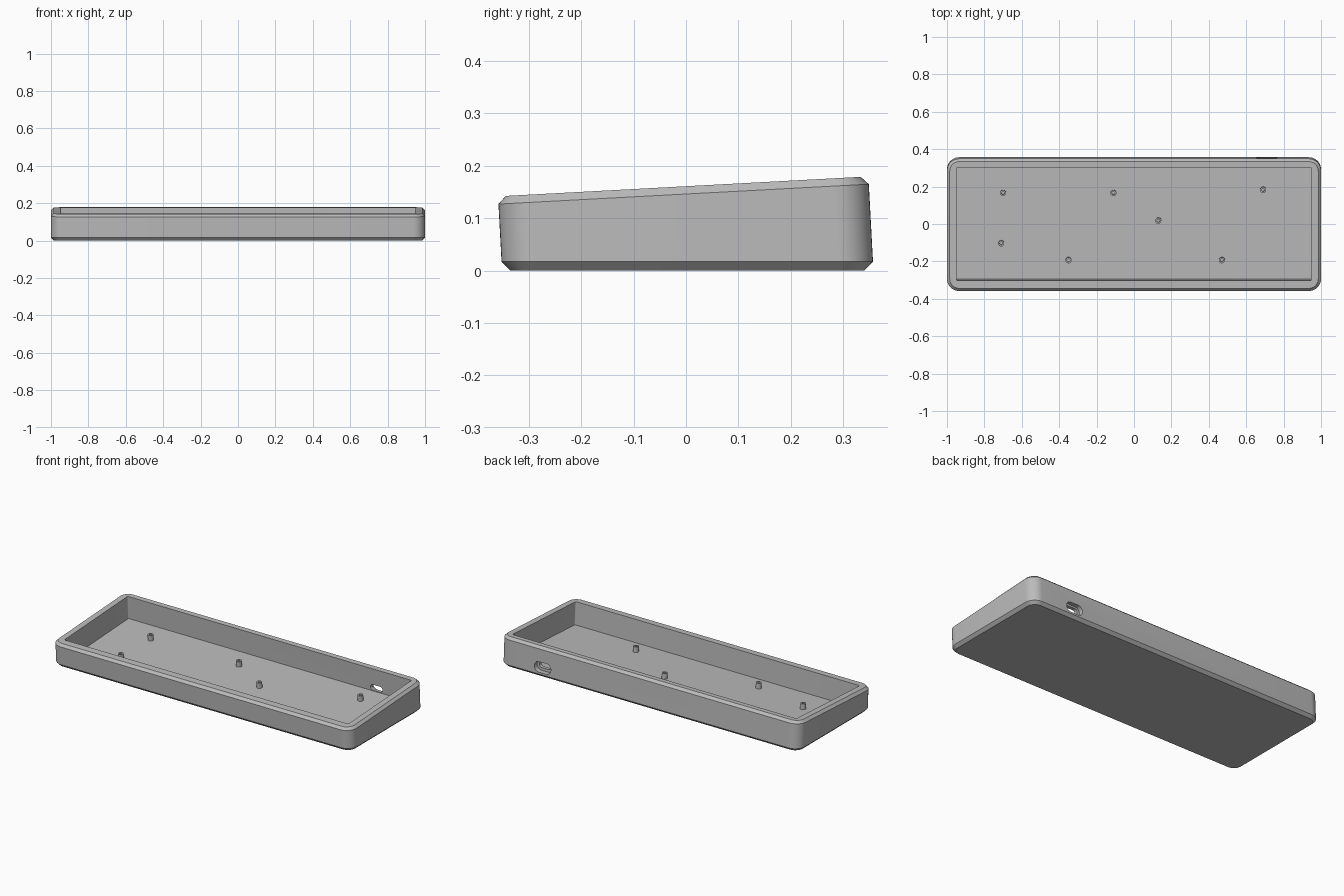
import bpy, bmesh, math
from mathutils import Vector

if "Cube" in bpy.data.objects:
    bpy.data.objects.remove(bpy.data.objects["Cube"])

TILT = math.radians(3.07)
C, S = math.cos(TILT), math.sin(TILT)
UP = Vector((0, -S, C))          # normal of the tilted top
BACK = Vector((0, C, S))         # tilted depth direction
RIM = Vector((0, -0.0045, 0.146))  # centre of the rim edge plane
CHAMFER, DEPTH = 0.0148, 0.137

grey = bpy.data.materials.new("case grey")
grey.diffuse_color = (0.5, 0.5, 0.5, 1)
grey.use_nodes = True
grey.node_tree.nodes["Principled BSDF"].inputs["Base Color"].default_value = grey.diffuse_color


def tilted(x, y, h):
    return RIM + Vector((x, 0, 0)) + BACK * y + UP * h


def rounded(hx, hy, r, n=10):
    pts = []
    for k, (sx, sy) in enumerate(((1, 1), (-1, 1), (-1, -1), (1, -1))):
        for i in range(n + 1):
            a = math.pi / 2 * (k + i / n)
            pts.append((sx * (hx - r) + r * math.cos(a), sy * (hy - r) + r * math.sin(a)))
    return pts


def loft(name, rings):
    """Skin closed rings in order, capping both ends."""
    bm = bmesh.new()
    rows = [[bm.verts.new(p) for p in ring] for ring in rings]
    for a, b in zip(rows, rows[1:]):
        for i in range(len(a)):
            j = (i + 1) % len(a)
            bm.faces.new((a[i], a[j], b[j], b[i]))
    bm.faces.new(rows[0][::-1])
    bm.faces.new(rows[-1])
    bmesh.ops.recalc_face_normals(bm, faces=bm.faces)
    me = bpy.data.meshes.new(name)
    bm.to_mesh(me)
    bm.free()
    ob = bpy.data.objects.new(name, me)
    bpy.context.collection.objects.link(ob)
    me.materials.append(grey)
    return ob


def smooth(ob):
    bpy.ops.object.select_all(action='DESELECT')
    ob.select_set(True)
    bpy.context.view_layer.objects.active = ob
    bpy.ops.object.shade_smooth_by_angle(angle=math.radians(25))


# Case shell: flat chamfered base, leaning walls, chamfered tilted rim, cavity
side = [tilted(x, y, 0) for x, y in rounded(1, 0.354, 0.065)]
low = [p + UP * ((0.017 - p.z) / UP.z) for p in side]
mid_y = (max(p.y for p in low) + min(p.y for p in low)) / 2
half_y = (max(p.y for p in low) - min(p.y for p in low)) / 2
base = [Vector((x, y + mid_y, 0)) for x, y in rounded(0.983, half_y - 0.017, 0.048)]
rim = [tilted(x, y, CHAMFER) for x, y in rounded(1 - CHAMFER, 0.354 - CHAMFER, 0.065 - CHAMFER)]
inner = rounded(0.949, 0.3025, 0.006)
mouth = [tilted(x, y + 0.005, CHAMFER) for x, y in inner]
floor = [tilted(x, y + 0.005, CHAMFER - DEPTH) for x, y in inner]
case = loft("keyboard_case", [base, low, side, rim, mouth, floor])


# Cable port: stadium recess outside with a smaller slot right through
def cut_slot(name, w, h, z, y0, y1):
    ring = rounded(w / 2, h / 2, h / 2 - 0.0005)
    cutter = loft(name, [[Vector((0.71 + a, y, z + b)) for a, b in ring] for y in (y0, y1)])
    cutter.hide_render = True
    mod = case.modifiers.new(name, 'BOOLEAN')
    mod.object, mod.operation, mod.solver = cutter, 'DIFFERENCE', 'EXACT'
    bpy.context.view_layer.objects.active = case
    bpy.ops.object.modifier_apply(modifier=name)
    bpy.data.objects.remove(cutter)


cut_slot("port_recess", 0.11, 0.062, 0.059, 0.328, 0.45)
cut_slot("port_slot", 0.08, 0.034, 0.062, 0.25, 0.45)
smooth(case)

# Screw posts: hollow standoffs on the tilted floor
FLOOR = CHAMFER - DEPTH
for i, (px, py) in enumerate(((-0.70, 0.155), (-0.11, 0.155), (0.69, 0.172), (0.13, 0.007),
                              (-0.71, -0.115), (-0.35, -0.205), (0.47, -0.205))):
    def ring(r, h):
        return [tilted(px + r * math.cos(t * math.pi / 12), py + 0.01 + r * math.sin(t * math.pi / 12), FLOOR + h)
                for t in range(24)]
    post = loft(f"screw_post_{i + 1}", [ring(0.016, -0.002), ring(0.016, 0.033),
                                        ring(0.008, 0.033), ring(0.008, 0.003)])
    smooth(post)
